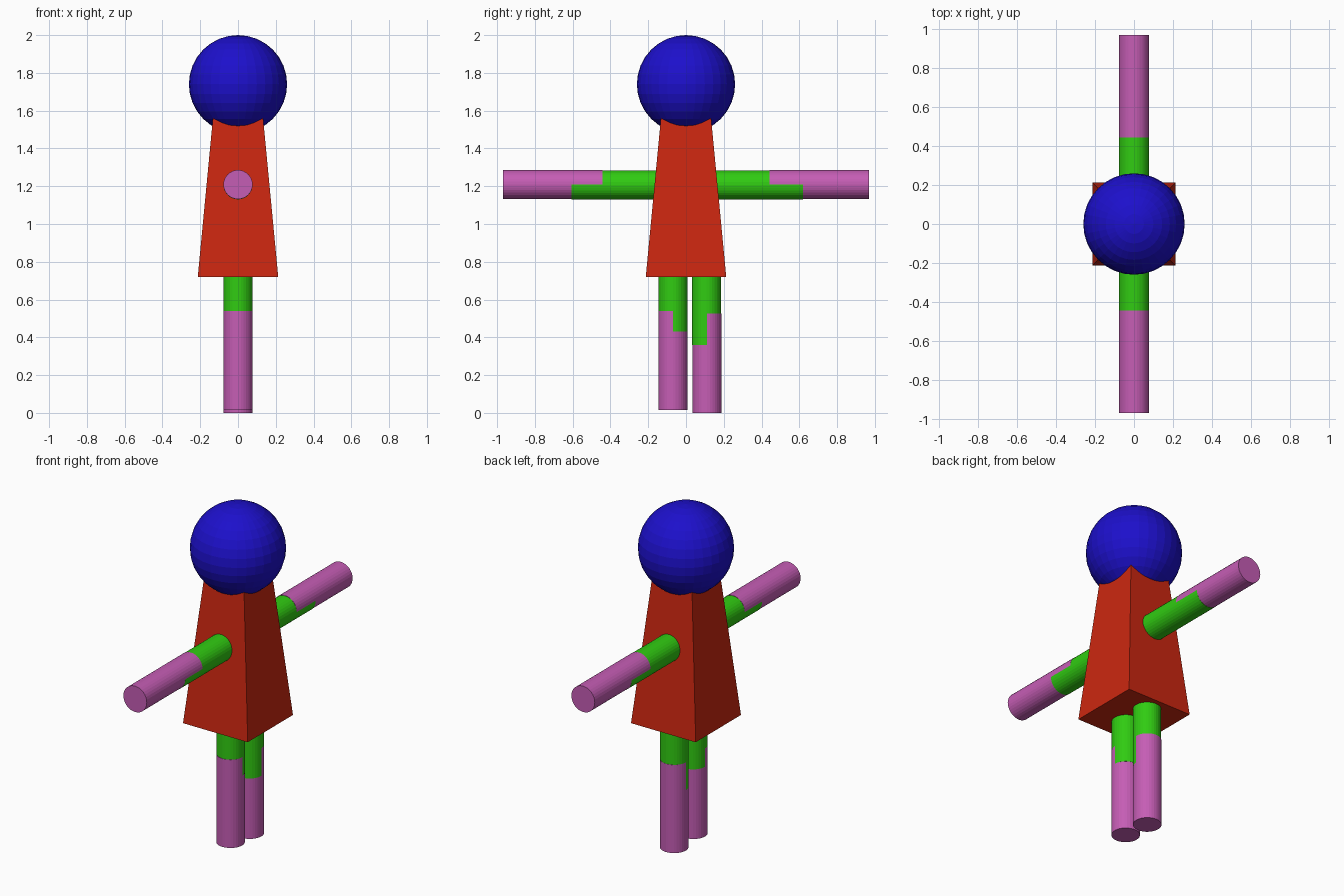
import bpy
from math import pi, sqrt

if "Cube" in bpy.data.objects:
    bpy.data.objects.remove(bpy.data.objects["Cube"])


def material(name, rgb):
    m = bpy.data.materials.new(name)
    m.diffuse_color = (*rgb, 1)
    m.use_nodes = True
    m.node_tree.nodes["Principled BSDF"].inputs["Base Color"].default_value = m.diffuse_color
    return m


BLUE = material("blue", (0.012, 0.005, 0.60))
RED = material("red", (0.60, 0.02, 0.005))
GREEN = material("green", (0.03, 0.60, 0.006))
PINK = material("pink", (0.56, 0.11, 0.46))

RADIUS, LENGTH = 0.077, 0.525   # every limb segment shares one cylinder size
NUDGE = 0.0008                  # tiny shift that decides which overlapping colour shows


def finish(name, mat):
    ob = bpy.context.object
    ob.name = name
    ob.data.materials.append(mat)


def segment(name, mat, location, along_y=False):
    bpy.ops.mesh.primitive_cylinder_add(
        vertices=32, radius=RADIUS, depth=LENGTH, location=location,
        rotation=(pi / 2 if along_y else 0, 0, 0))
    finish(name, mat)


# Head
bpy.ops.mesh.primitive_uv_sphere_add(segments=32, ring_count=16, radius=0.26,
                                     location=(0, 0, 1.74))
finish("head", BLUE)

# Tapered square torso, its top hidden in the head
bottom, top = 0.72, 1.60
bpy.ops.mesh.primitive_cone_add(
    vertices=4, radius1=0.213 * sqrt(2), radius2=0.129 * sqrt(2),
    depth=top - bottom, location=(0, 0, (bottom + top) / 2), rotation=(0, 0, pi / 4))
bpy.ops.object.transform_apply(location=False, rotation=True, scale=False)
finish("torso", RED)

# Arms: inner green segment overlapping the outer pink one
for label, side, inner_end in (("front", -1, 0.605), ("back", 1, 0.62)):
    segment(label + "_upper_arm", GREEN,
            (0, side * (inner_end - LENGTH / 2), 1.208 - NUDGE), True)
    segment(label + "_forearm", PINK,
            (0, side * (0.968 - LENGTH / 2), 1.208 + NUDGE), True)

# Legs: upper green segment overlapping the lower pink one
for label, y, side, foot, knee in (("front", -0.069, -1, 0.015, 0.43),
                                   ("back", 0.11, 1, 0.0, 0.36)):
    segment(label + "_thigh", GREEN, (0, y - side * NUDGE, knee + LENGTH / 2))
    segment(label + "_shin", PINK, (0, y + side * NUDGE, foot + LENGTH / 2))
